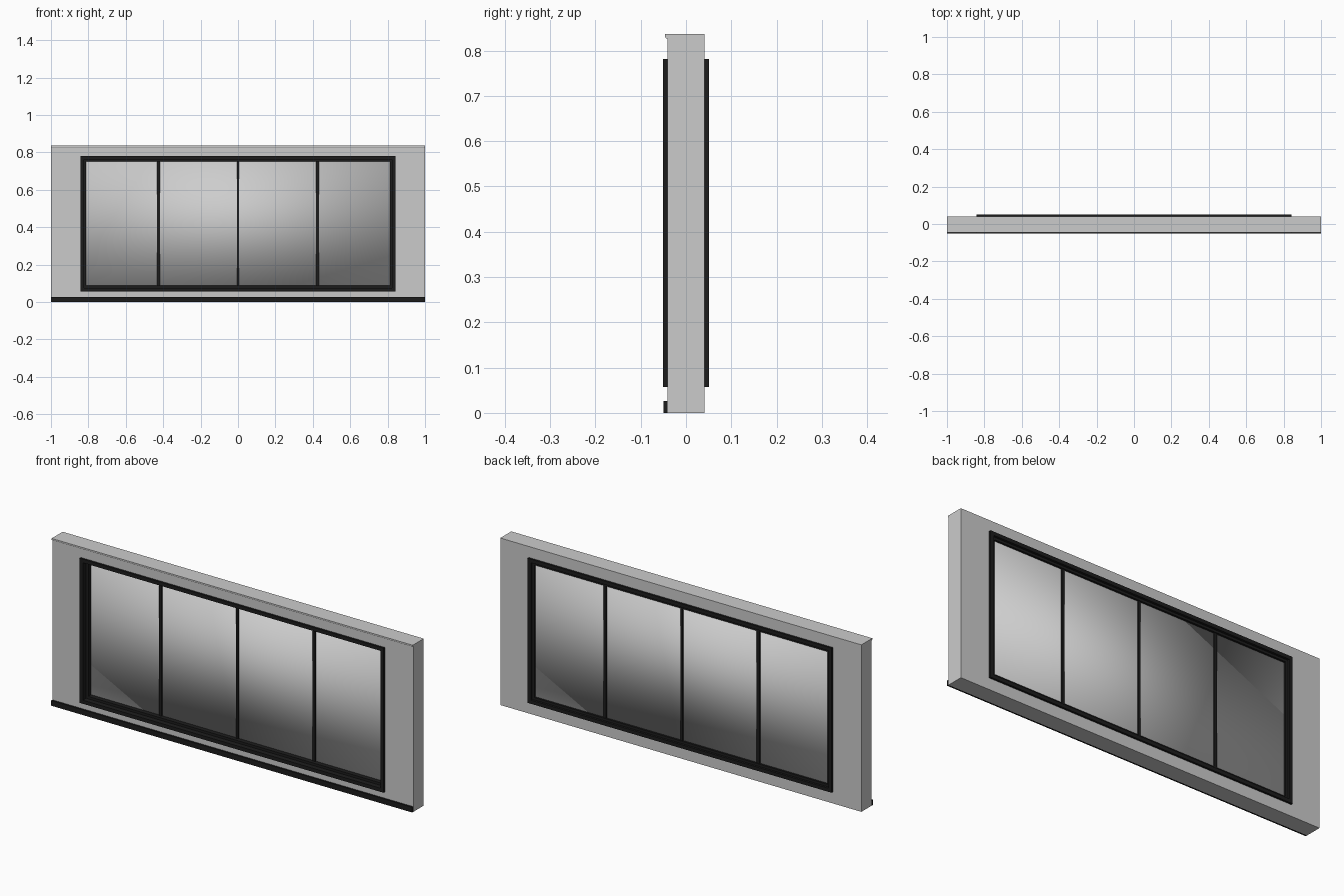
import bpy, bmesh

if "Cube" in bpy.data.objects:
    bpy.data.objects.remove(bpy.data.objects["Cube"])


def material(name, value):
    m = bpy.data.materials.new(name)
    m.diffuse_color = (value, value, value, 1)
    m.use_nodes = True
    m.node_tree.nodes["Principled BSDF"].inputs["Base Color"].default_value = m.diffuse_color
    return m


WALL = material("wall grey", 0.6)
GLASS = material("pane grey", 0.61)
BLACK = material("frame black", 0.012)


def finish(name, bm, mat):
    bmesh.ops.recalc_face_normals(bm, faces=bm.faces)
    me = bpy.data.meshes.new(name)
    bm.to_mesh(me)
    bm.free()
    me.materials.append(mat)
    ob = bpy.data.objects.new(name, me)
    bpy.context.collection.objects.link(ob)
    return ob


def box(name, x0, x1, y0, y1, z0, z1, mat):
    bm = bmesh.new()
    bmesh.ops.create_cube(bm, size=1)
    for v in bm.verts:
        v.co = (x0 + (v.co.x + .5) * (x1 - x0),
                y0 + (v.co.y + .5) * (y1 - y0),
                z0 + (v.co.z + .5) * (z1 - z0))
    return finish(name, bm, mat)


def loft(name, rings, mat, closed=True, caps=False):
    """Join equal rings of points with quads."""
    bm = bmesh.new()
    rows = [[bm.verts.new(p) for p in r] for r in rings]
    n = len(rows[0])
    for i in range(len(rows) if closed else len(rows) - 1):
        a, b = rows[i], rows[(i + 1) % len(rows)]
        for j in range(n):
            k = (j + 1) % n
            bm.faces.new((a[j], a[k], b[k], b[j]))
    if caps:
        bm.faces.new(rows[0])
        bm.faces.new(rows[-1])
    return finish(name, bm, mat)


def rect(hx, z0, z1, y):
    return [(-hx, y, z0), (hx, y, z0), (hx, y, z1), (-hx, y, z1)]


YF, YB, TOP = -0.041, 0.041, 0.836      # wall front, back and top
HX, Z0, Z1 = 0.842, 0.057, 0.781        # outer edge of the window frame

# wall with the window opening
hole = (HX - .012, Z0 + .012, Z1 - .012)
loft("wall", [rect(1, 0, TOP, YF), rect(1, 0, TOP, YB),
              rect(*hole, YB), rect(*hole, YF)], WALL)

# window frame: (inset, y) section with casing lips and inner sash
section = [(0, -.051), (.018, -.051), (.018, -.025), (.030, -.025),
           (.030, .040), (.018, .040), (.018, .051), (0, .051),
           (0, YB), (.012, YB), (.012, YF), (0, YF)]
loft("window_frame", [rect(HX - d, Z0 + d, Z1 - d, y) for d, y in section], BLACK)

# pane, softly shaded across its whole face
g = .022
pane = box("window_pane", -HX + g, HX - g, -.002, .030, Z0 + g, Z1 - g, GLASS)
for p in pane.data.polygons:
    p.use_smooth = True

# mullions
for i, (x, w) in enumerate(((-.425, .016), (0, .012), (.425, .016))):
    box(f"mullion_{i + 1}", x - w / 2, x + w / 2, -.008, .036,
        Z0 + .025, Z1 - .025, BLACK)

# skirting along the front foot of the wall
box("skirting", -1, 1, -.050, YF, 0, .026, BLACK)

# small top moulding with a chamfered lower edge
trim = [(YF, TOP), (-.046, TOP), (-.046, .830), (-.044, .827), (YF, .827)]
loft("top_moulding", [[(x, y, z) for y, z in trim] for x in (-1, 1)], WALL,
     closed=False, caps=True)
